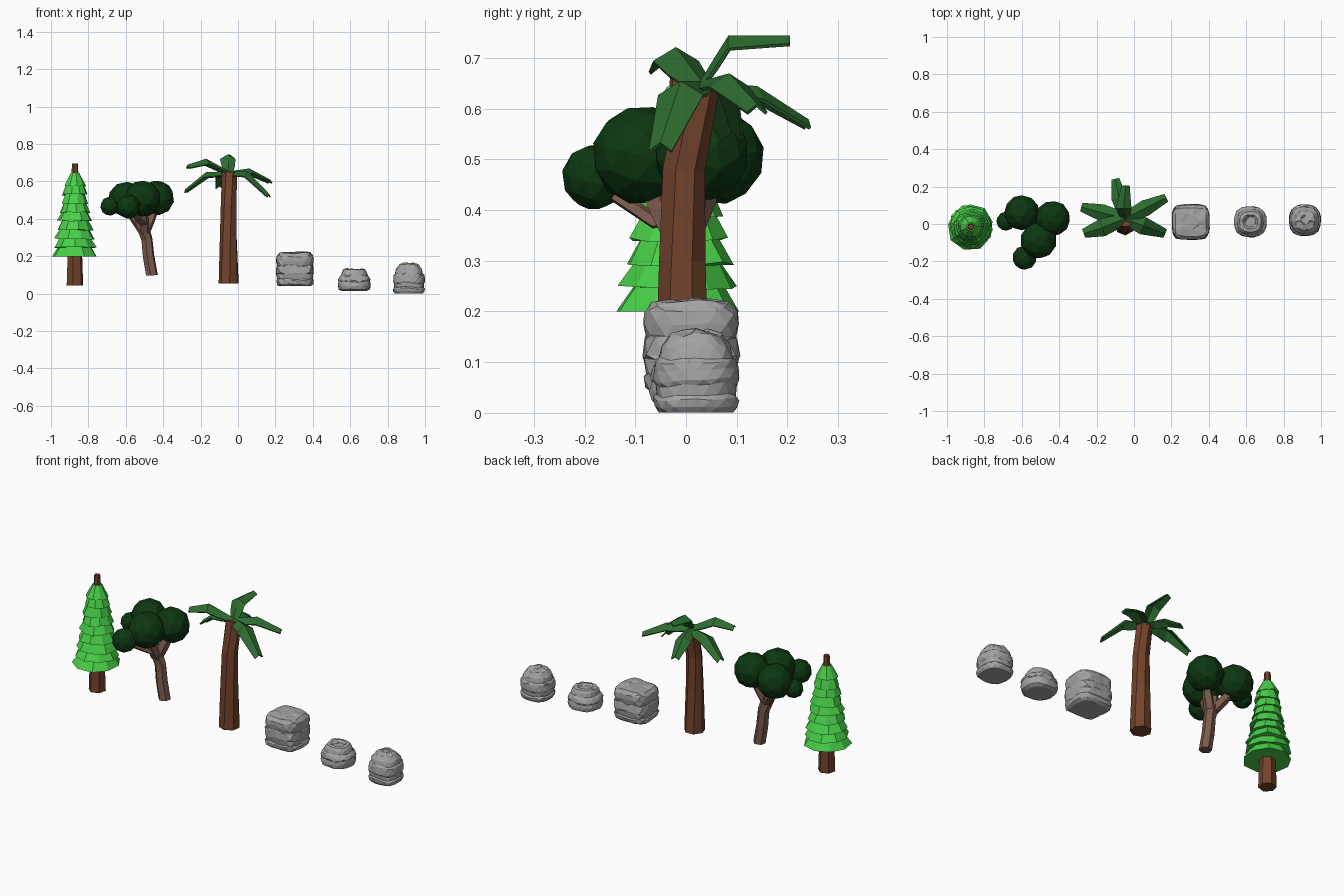
import bpy, bmesh, math, random
from mathutils import Vector, noise

if "Cube" in bpy.data.objects:
    bpy.data.objects.remove(bpy.data.objects["Cube"])

random.seed(4)


def material(name, r, g, b):
    m = bpy.data.materials.new(name)
    m.diffuse_color = (r, g, b, 1)
    m.use_nodes = True
    m.node_tree.nodes["Principled BSDF"].inputs["Base Color"].default_value = m.diffuse_color
    return m


BARK = material("red_brown_bark", .17, .056, .025)
PALE_BARK = material("grey_brown_bark", .2, .105, .075)
PINE = material("bright_green", .065, .64, .065)
LEAF = material("dark_green", .004, .038, .006)
FROND = material("palm_green", .027, .15, .03)
STONE = material("stone_grey", .37, .37, .37)


def finish(bm, name, mat):
    bmesh.ops.recalc_face_normals(bm, faces=bm.faces)
    me = bpy.data.meshes.new(name)
    bm.to_mesh(me)
    bm.free()
    me.materials.append(mat)
    ob = bpy.data.objects.new(name, me)
    bpy.context.collection.objects.link(ob)
    return ob


def loft(bm, rings):
    """Join rings of points into a closed skin with end caps."""
    rows = [[bm.verts.new(p) for p in ring] for ring in rings]
    n = len(rows[0])
    for a, b in zip(rows, rows[1:]):
        for i in range(n):
            j = (i + 1) % n
            bm.faces.new((a[i], a[j], b[j], b[i]))
    bm.faces.new(rows[0][::-1])
    bm.faces.new(rows[-1])


def limb(name, path, mat, sides=6, twist=0):
    """Tapered faceted tube; path holds (x, y, z, radius)."""
    pts = [Vector(p[:3]) for p in path]
    rings = []
    for k, p in enumerate(pts):
        t = pts[min(k + 1, len(pts) - 1)] - pts[max(k - 1, 0)]
        if k == 0:
            t = Vector((t.x * .2, t.y * .2, t.z))
        q = Vector((0, 0, 1)).rotation_difference(t.normalized())
        rings.append([p + q @ Vector((math.cos(a), math.sin(a), 0)) * path[k][3]
                      for a in (math.tau * i / sides + .3 + twist * k for i in range(sides))])
    bm = bmesh.new()
    loft(bm, rings)
    return finish(bm, name, mat)


# Pine: trunk and overlapping ragged skirts
px, py = -.872, -.014
limb("pine_trunk", [(px, py, .045, .046), (px, py, .4, .034), (px, py, .697, .016)], BARK)
bm = bmesh.new()
for k in range(9):
    z, r = .2 + .047 * k, .128 - .0085 * k
    turn, n = random.random(), 9
    low, high = [], []
    for i in range(n):
        a = turn + math.tau * i / n
        rr = r * random.uniform(.91, 1.03)
        c, s = math.cos(a), math.sin(a)
        dz = random.uniform(-.005, .005) if k else 0
        top = .62 if k < 8 else .4
        low.append((px + c * rr, py + s * rr, z + dz))
        high.append((px + c * r * top, py + s * r * top, z + .068))
    loft(bm, [low, high])
bmesh.ops.triangulate(bm, faces=[f for f in bm.faces if len(f.verts) > 4])
finish(bm, "pine_skirts", PINE)

# Round-leaved tree: bent trunk, branches and leaf balls
limb("crooked_trunk", [(-.46, 0, .098, .033), (-.478, 0, .2, .032), (-.487, 0, .29, .031),
                       (-.51, -.01, .36, .034), (-.525, -.01, .42, .03)], PALE_BARK)
fork = (-.5, -.01, .325, .03)
balls = [(-.6, .06, .505, .093), (-.435, .03, .512, .093), (-.51, -.088, .508, .096),
         (-.585, -.18, .465, .064), (-.685, .015, .468, .05)]
for k, (x, y, z, r) in enumerate(balls):
    if k < 3:
        limb("crown_branch", [fork, ((x - .5) / 2, (y - .01) / 2, .4, .027),
                              (x, y, z - .03, .02)], PALE_BARK, 5)
    bm = bmesh.new()
    bmesh.ops.create_icosphere(bm, subdivisions=2, radius=r * 1.02)
    bmesh.ops.rotate(bm, verts=bm.verts, cent=(0, 0, 0),
                     matrix=Vector((0, 0, 1)).rotation_difference(
                         Vector((k - 2, 1, 2 + k))).to_matrix())
    bmesh.ops.translate(bm, verts=bm.verts, vec=(x, y, z))
    finish(bm, "leaf_ball", LEAF)
limb("side_branch", [(-.505, -.05, .37, .02), (-.585, -.17, .45, .015)], PALE_BARK, 5)
limb("outer_branch", [(-.56, .03, .43, .018), (-.685, .015, .46, .014)], PALE_BARK, 5)

# Palm: leaning trunk and folded fronds
limb("palm_trunk", [(-.049, -.006, .055, .055), (-.05, -.007, .3, .047),
                    (-.049, -.005, .48, .043), (-.045, .025, .645, .042)], BARK, 7, .12)
crown = Vector((-.048, .03, .645))
# each frond: bend point, tip point, half width
fronds = [((.06, .085, .66), (.172, .14, .6), .042),
          ((.05, -.01, .645), (.165, -.05, .525), .046),
          ((-.055, .085, .735), (-.045, .205, .735), .04),
          ((-.08, .14, .635), (-.1, .24, .57), .04),
          ((-.17, .06, .64), (-.28, .09, .55), .044),
          ((-.17, -.02, .712), (-.268, -.05, .68), .046)]
for bend, tip, w in fronds:
    bend, tip = Vector(bend), Vector(tip)
    side = (tip - crown).cross(Vector((0, 0, 1))).normalized()
    bm = bmesh.new()
    rows = []
    for p, k in ((crown, .45), (crown.lerp(bend, .55), .85), (bend, 1), (tip, .5)):
        drop = Vector((0, 0, -.45 * w * k))
        rows.append([bm.verts.new(v) for v in (p - side * w * k + drop, p + Vector((0, 0, .006)),
                                               p + side * w * k + drop)])
    for a, b in zip(rows, rows[1:]):
        for i in (0, 1):
            bm.faces.new((a[i], a[i + 1], b[i + 1], b[i]))
    ob = finish(bm, "palm_frond", FROND)
    m = ob.modifiers.new("thickness", 'SOLIDIFY')
    m.thickness = .007
    m.offset = 0


# Rocks: layered, chipped boulders from a height profile of (z, scale)
def rock(name, cx, cy, hx, hy, power, profile, seed):
    sides, rings = 18, []
    for k, (z, s) in enumerate(profile):
        ring = []
        for i in range(sides):
            a = math.tau * (i + .5 * (k % 2)) / sides
            c, d = math.cos(a), math.sin(a)
            r = (abs(c) ** power + abs(d) ** power) ** (-1 / power)
            n = noise.noise(Vector((c * 2.2, d * 2.2, z * 28 + seed)))
            r *= s * (1 + .05 * n)
            dz = 0 if k == 0 else .009 * noise.noise(Vector((c * 2 + 9, d * 2, z * 15 + seed)))
            ring.append((cx + c * r * hx, cy + d * r * hy, z + dz))
        rings.append(ring)
    bm = bmesh.new()
    loft(bm, rings)
    bmesh.ops.triangulate(bm, faces=bm.faces)
    finish(bm, name, STONE)


rock("block_boulder", .304, .01, .1, .094, 4.5,
     [(.04, .8), (.05, .95), (.07, 1), (.078, .95), (.105, .99), (.112, 1.01), (.145, .98),
      (.15, .95), (.175, .99), (.198, .97), (.206, .9), (.216, .82), (.22, .45)], 1.3)
rock("dented_boulder", .622, .012, .087, .083, 2.5,
     [(.015, .76), (.024, .95), (.045, 1), (.065, .97), (.072, 1), (.088, .93), (.097, .82),
      (.117, .76), (.13, .66), (.133, .45), (.122, .33)], 5.7)
rock("domed_boulder", .914, .02, .085, .084, 2.6,
     [(.001, .88), (.012, .97), (.026, 1), (.034, .93), (.055, .95), (.064, 1), (.085, .98),
      (.1, .97), (.108, .88), (.13, .82), (.138, .74), (.155, .6), (.163, .3)], 9.1)
